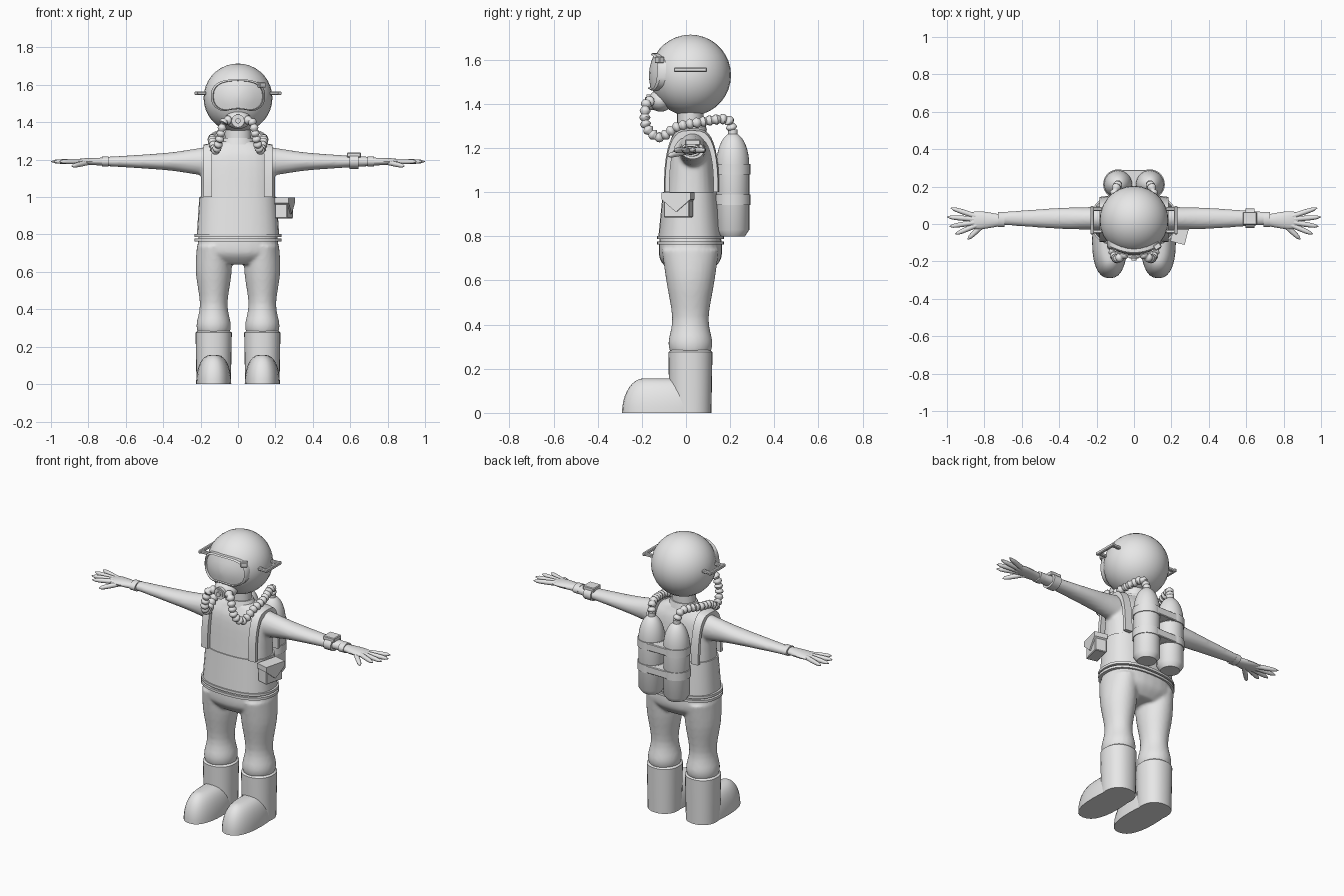
import bpy, bmesh, math
from mathutils import Vector, Matrix
from math import sin, cos, pi, tau

cube = bpy.data.objects.get("Cube")
if cube:
    bpy.data.objects.remove(cube)

grey = bpy.data.materials.new("plain_grey")
grey.use_nodes = True
grey.diffuse_color = (.8, .8, .8, 1)
grey.node_tree.nodes["Principled BSDF"].inputs["Base Color"].default_value = grey.diffuse_color


def finish(name, bm, angle=40):
    """Turn a bmesh into a smooth object that keeps its sharp edges."""
    bmesh.ops.recalc_face_normals(bm, faces=bm.faces)
    mesh = bpy.data.meshes.new(name)
    bm.to_mesh(mesh)
    bm.free()
    mesh.materials.append(grey)
    for face in mesh.polygons:
        face.use_smooth = True
    mesh.set_sharp_from_angle(angle=math.radians(angle))
    ob = bpy.data.objects.new(name, mesh)
    bpy.context.collection.objects.link(ob)
    return ob


def spline(points, steps):
    """Smooth a list of tuples with a Catmull-Rom curve."""
    points = [Vector(p) for p in points]
    padded = [points[0]] + points + [points[-1]]
    out = []
    for a, b, c, d in zip(padded, padded[1:], padded[2:], padded[3:]):
        for j in range(steps):
            t = j / steps
            out.append(b + (c - a) * t / 2 + (a * 2 - b * 5 + c * 4 - d) * t * t / 2
                       + (b * 3 - a - c * 3 + d) * t ** 3 / 2)
    return out + [points[-1]]


def power(value, exponent):
    return math.copysign(abs(value) ** exponent, value)


def skin(bm, loops):
    """Bridge a stack of closed loops and cap both ends."""
    rows = [[bm.verts.new(co) for co in loop] for loop in loops]
    for low, high in zip(rows, rows[1:]):
        for i in range(len(low)):
            bm.faces.new((low[i - 1], low[i], high[i], high[i - 1]))
    bm.faces.new(rows[0])
    bm.faces.new(rows[-1])


def loft(name, rings, axis="Z", centre=(0, 0), square=2, steps=1, sides=28):
    """Rings are (position on the axis, radius, other radius)."""
    bm = bmesh.new()
    loops = []
    for t, ru, rv in spline(rings, steps):
        loop = []
        for i in range(sides):
            a = tau * i / sides
            u = centre[0] + ru * power(cos(a), 2 / square)
            v = centre[1] + rv * power(sin(a), 2 / square)
            loop.append({"Z": (u, v, t), "X": (t, u, v), "Y": (u, t, v)}[axis])
        loops.append(loop)
    skin(bm, loops)
    return finish(name, bm)


def band(name, middle, width, ru, rv, **options):
    """A plain cylinder or elliptic ring around an axis."""
    return loft(name, [(middle + d, ru, rv) for d in (-width / 2, width / 2)], **options)


def ball(name, centre, radii):
    bm = bmesh.new()
    bmesh.ops.create_uvsphere(bm, u_segments=28, v_segments=18, radius=1,
                              matrix=Matrix.Translation(centre) @ Matrix.Diagonal((*radii, 1)))
    finish(name, bm)


def box(name, centre, size, turn=0, bevel=.004):
    bm = bmesh.new()
    bmesh.ops.create_cube(bm, size=1, matrix=Matrix.Translation(centre)
                          @ Matrix.Rotation(turn, 4, "Z") @ Matrix.Diagonal((*size, 1)))
    bmesh.ops.bevel(bm, geom=bm.edges[:], offset=bevel, segments=1, affect="EDGES")
    finish(name, bm, 30)


def tube(name, path, radii, sides=10):
    """Round tube along a path with a radius at each point."""
    bm = bmesh.new()
    loops = []
    for i, point in enumerate(path):
        along = (path[min(i + 1, len(path) - 1)] - path[max(i - 1, 0)]).normalized()
        guide = Vector((0, 0, 1)) if abs(along.z) < .9 else Vector((1, 0, 0))
        u = along.cross(guide).normalized()
        v = along.cross(u)
        loops.append([point + radii[i] * (u * cos(k * tau / sides) + v * sin(k * tau / sides))
                      for k in range(sides)])
    skin(bm, loops)
    finish(name, bm)


def mirrored(part):
    """Return a part together with its mirror image across x."""
    twin = part.copy()
    twin.data = part.data.copy()
    twin.data.transform(Matrix.Diagonal((-1, 1, 1, 1)))
    twin.data.flip_normals()
    bpy.context.collection.objects.link(twin)
    return [part, twin]


def fuse(name, parts):
    """Join overlapping parts into one softly blended surface."""
    bpy.ops.object.select_all(action="DESELECT")
    for part in parts:
        part.select_set(True)
    bpy.context.view_layer.objects.active = parts[0]
    bpy.ops.object.join()
    parts[0].name = name
    blend = parts[0].modifiers.new("blend", "REMESH")
    blend.mode, blend.voxel_size, blend.use_smooth_shade = "VOXEL", .009, True
    soften = parts[0].modifiers.new("soften", "SMOOTH")
    soften.factor, soften.iterations = .5, 6


MIDDLE = (0, .02)      # x, y of the body axis
LEG = (.13, .02)       # x, y of the left leg axis
ARM = (.03, 1.19)      # y, z of the arm axis
HEAD = Vector((0, .02, 1.53))

# Upper suit: torso and sleeves
torso = loft("torso", [(.78, .21, .14), (1, .2, .12), (1.2, .19, .1), (1.27, .14, .075), (1.3, .08, .06)],
             centre=MIDDLE, square=2.5, steps=4)
sleeve = loft("sleeve", [(.1, .07, .09), (.25, .06, .065), (.4, .056, .045), (.72, .034, .024)],
              "X", ARM, steps=4)
fuse("upper_suit", [torso] + mirrored(sleeve))

# Trousers: hips and legs
hips = loft("hips", [(.8, .21, .14), (.7, .21, .14), (.64, .13, .09)], centre=MIDDLE, square=2.4, steps=4)
leg = loft("leg", [(.74, .09, .13), (.6, .096, .11), (.43, .074, .083), (.32, .092, .1), (.27, .085, .09)],
           centre=LEG, steps=4)
fuse("trousers", [hips] + mirrored(leg))

# Belt, waist trim, neck and collar
loft("belt", [(.8, .22, .145), (1, .207, .125)], centre=MIDDLE, square=2.5)
for z in (.77, .795):
    band("waist_ring", z, .015, .233, .152, centre=MIDDLE, square=2.4)
band("neck", 1.32, .12, .07, .06, centre=MIDDLE)
loft("collar", [(1.28, .095, .075), (1.315, .078, .066)], centre=MIDDLE)

# Hood
ball("hood", HEAD, [.184] * 3)

# Diving mask wrapped over the hood: side wall, rim, then lens
bm = bmesh.new()
loops = []
for scale, radius in ((1, .178), (1, .2), (.92, .202), (.9, .19), (.6, .188), (.3, .188), (.05, .188)):
    loop = []
    for i in range(40):
        c, s = cos(tau * i / 40), sin(tau * i / 40)
        notch = .02 * math.exp(-10 * c * c) if s < 0 else 0
        x = scale * .145 * power(c, .75)
        z = scale * (.09 * power(s, .8) + notch + .01)
        loop.append(HEAD + Vector((x, -math.sqrt(radius ** 2 - x * x - z * z), z)))
    loops.append(loop)
skin(bm, loops)
finish("mask", bm)
box("mask_valve", (.125, -.12, 1.6), (.04, .03, .03), .6)

# Mouthpiece and regulator
ball("mouthpiece", (0, -.115, 1.415), (.07, .055, .05))
for radius, y in ((.035, -.16), (.025, -.165), (.014, -.175)):
    band("regulator", y, .04, radius, radius, axis="Y", centre=(0, 1.407), sides=16)

for s, side in ((1, "left_"), (-1, "right_")):
    leg_axis = (s * LEG[0], LEG[1])
    tank_axis = (s * .085, .212)

    # Strap handle on the side of the hood
    box(side + "handle_bar", (s * .224, .02, 1.555), (.018, .15, .02))
    for y in (-.04, .08):
        box(side + "handle_post", (s * .195, y, 1.555), (.05, .02, .018))

    # Boot: straight shaft and rounded foot
    loft(side + "boot_shaft", [(0, .092, .095), (.275, .097, .1), (.285, .085, .09)],
         centre=leg_axis, square=2.2)
    arch = [1.5 * k / 9 for k in range(10)]
    loft(side + "boot_foot", [(.157 * sin(a), .094 * cos(a) ** .7, .1 + .1 * cos(a)) for a in arch],
         centre=(leg_axis[0], -.09), square=2.4)

    # Glove: cuff, palm, then thumb and fingers fanned from the wrist
    band(side + "cuff", s * .71, .035, .041, .028, axis="X", centre=(.024, ARM[1]), sides=18)
    loft(side + "palm", [(s * .71, .03, .021), (s * .82, .048, .018), (s * .885, .04, .008)],
         "X", (.02, ARM[1]), steps=4, sides=18)
    steps = [k / 10 for k in range(11)]
    for angle, length, drop in ((-.75, .15, .025), (-.4, .19, 0), (-.16, .21, 0), (.08, .22, 0), (.32, .21, 0)):
        path = [Vector((s * (.78 + t * length * cos(angle)), .02 + t * length * sin(angle),
                        ARM[1] - t * drop)) for t in steps]
        tube(side + "finger", path, [.002 + .012 * math.sqrt(1 - t ** 6) for t in steps])

    # Harness strap arching over the shoulder
    bm = bmesh.new()
    loops = []
    for k in range(21):
        c, h = cos(pi * k / 20), abs(sin(pi * k / 20))
        loops.append([(s * x, .025 - depth * power(c, .6), 1 + height * h ** .8)
                      for x, depth, height in ((.138, .125, .29), (.184, .12, .28),
                                               (.184, .1, .25), (.138, .1, .25))])
    skin(bm, loops)
    finish(side + "harness_strap", bm)

    # Air tank: rounded foot, straight wall and domed top, with valve and bands
    dome = [(1.12 + .15 * sin(a), .075 * cos(a)) for a in arch]
    loft(side + "tank", [(z, r, r) for z, r in [(.8, .055), (.83, .075)] + dome], centre=tank_axis)
    band(side + "valve", 1.27, .03, .022, .022, centre=tank_axis, sides=12)
    for z in (.965, 1.105):
        band(side + "tank_band", z, .048, .08, .08, centre=tank_axis)

    # Ribbed air hose from the tank round to the mouthpiece
    path = spline([(s * x, y, z) for x, y, z in (
        (.085, .21, 1.28), (.1, .18, 1.33), (.135, .05, 1.315), (.135, -.04, 1.295),
        (.12, -.12, 1.25), (.1, -.18, 1.3), (.075, -.18, 1.4), (.03, -.145, 1.41))], 16)
    run, radii = 0, []
    for here, before in zip(path, path[:1] + path):
        run += (here - before).length
        radii.append(.014 + .011 * abs(sin(pi * run / .031)))
    tube(side + "air_hose", path, radii)

# Links between the tanks and back mount
for z in (.965, 1.105):
    box("tank_link", (0, .212, z), (.17, .156, .046))
box("back_mount", (0, .14, 1.04), (.16, .06, .2))

# Wrist watch on the left sleeve
band("watch_strap", .62, .05, .052, .04, axis="X", centre=ARM, sides=20)
box("watch_face", (.62, .03, 1.225), (.075, .07, .026))

# Belt pouch with pointed flap
POUCH, TURN = Vector((.245, -.035, .938)), -.25
box("pouch", POUCH, (.07, .12, .105), TURN)
bm = bmesh.new()
skin(bm, [[(x, y, z) for y, z in ((-.068, .06), (.068, .06), (.068, .03), (0, -.028), (-.068, .03))]
          for x in (-.035, .044)])
bm.transform(Matrix.Translation(POUCH) @ Matrix.Rotation(TURN, 4, "Z"))
finish("pouch_flap", bm, 30)
